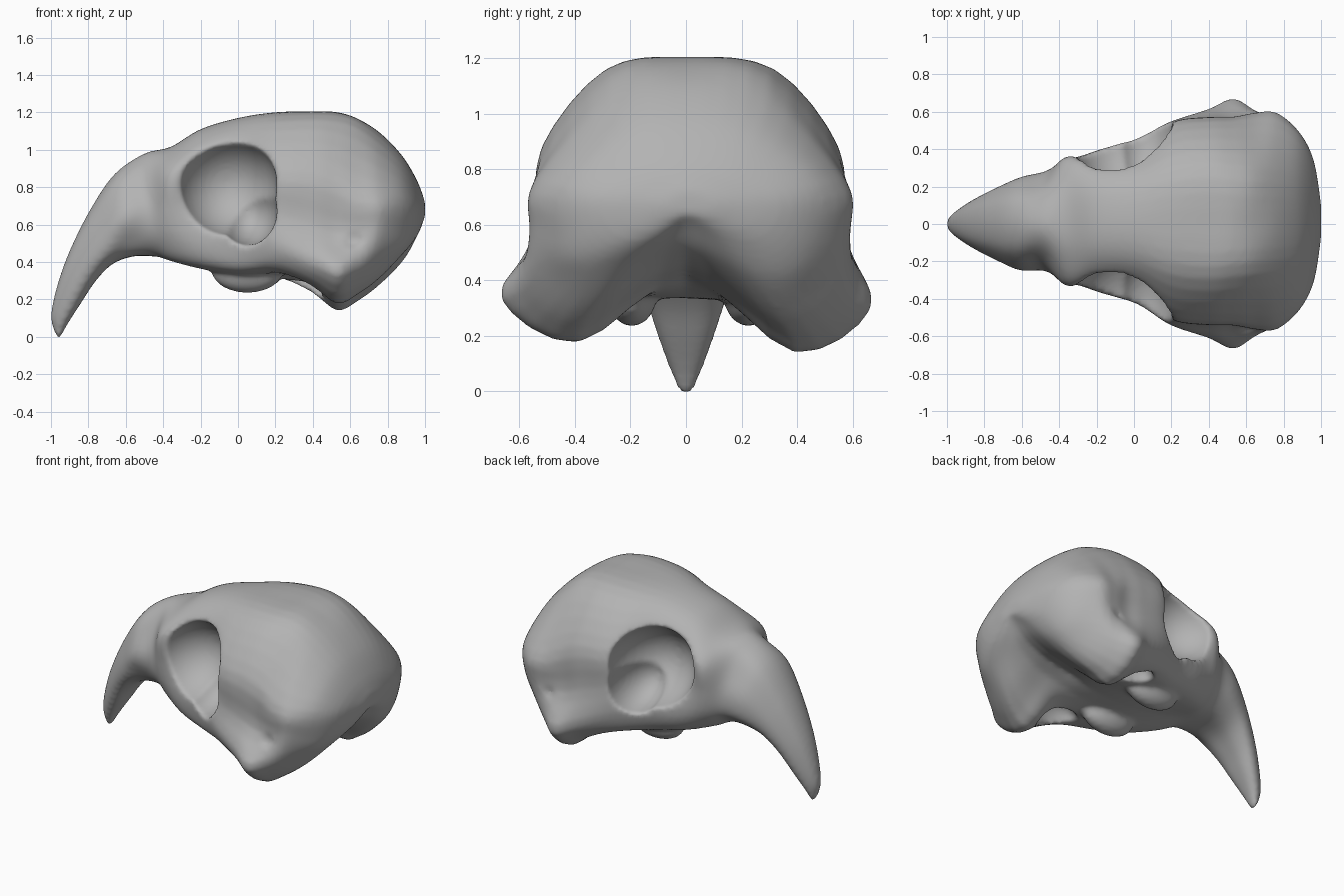
import bpy
import bmesh
from mathutils import Vector

if "Cube" in bpy.data.objects:
    bpy.data.objects.remove(bpy.data.objects["Cube"], do_unlink=True)

# Bone material
bone = bpy.data.materials.new("bone_grey")
bone.use_nodes = True
colour = (0.45, 0.45, 0.45, 1)
bone.diffuse_color = colour
bone.node_tree.nodes["Principled BSDF"].inputs["Base Color"].default_value = colour
bone.node_tree.nodes["Principled BSDF"].inputs["Roughness"].default_value = 0.8

# Beak stations: ridge x, ridge z, underside x, underside z, half width
BEAK = [
    (-.985, .03, -.955, -.015, .025),
    (-1, .12, -.91, .07, .06),
    (-.965, .28, -.84, .18, .105),
    (-.9, .46, -.76, .3, .15),
    (-.79, .68, -.67, .39, .2),
    (-.66, .87, -.56, .43, .25),
    (-.5, .98, -.45, .43, .28),
]
# Beak cross-section: fraction down from the ridge, fraction of half width
BEAK_SHAPE = [(.08, .5), (.3, .82), (.55, 1), (.8, .95), (.97, .55)]

# Cranium stations: x, top z, then shoulder, side, temple, cheek and jaw (y, z), base z
CRANIUM = [
    (-.36, 1.015, .2, .985, .35, .88, .35, .7, .32, .52, .2, .41, .42),
    (-.2, 1.11, .2, 1.075, .32, .96, .36, .75, .39, .5, .28, .37, .38),
    (0, 1.17, .22, 1.13, .35, .99, .44, .72, .45, .47, .34, .34, .34),
    (.2, 1.2, .3, 1.15, .52, .9, .54, .66, .54, .43, .42, .31, .34),
    (.4, 1.205, .32, 1.16, .55, .88, .57, .6, .61, .35, .42, .23, .37),
    (.53, 1.2, .31, 1.15, .555, .84, .57, .55, .67, .3, .39, .14, .41),
    (.64, 1.165, .3, 1.115, .57, .78, .585, .56, .6, .33, .38, .19, .43),
    (.76, 1.09, .29, 1.03, .565, .76, .585, .6, .51, .39, .33, .28, .46),
    (.88, .965, .25, .92, .48, .74, .47, .56, .38, .43, .25, .41, .52),
    (.96, .83, .18, .8, .33, .71, .33, .62, .26, .55, .15, .55, .6),
    (1, .72, .06, .71, .1, .69, .11, .67, .09, .65, .05, .64, .64),
]


def spline(points, steps, closed):
    """Smooth curve that passes through every point."""
    n = len(points)
    pick = (lambda i: points[i % n]) if closed else (
        lambda i: points[min(max(i, 0), n - 1)])
    result = []
    for i in range(n if closed else n - 1):
        a, b, c, d = (pick(i + k) for k in (-1, 0, 1, 2))
        for s in range(steps):
            t = s / steps
            result.append(b + (c - a) * (t / 2)
                          + (a * 2 - b * 5 + c * 4 - d) * (t * t / 2)
                          + (b * 3 - a - c * 3 + d) * (t ** 3 / 2))
    if not closed:
        result.append(points[-1].copy())
    return result


def right_side(p):
    """Mirror a point; the right is slimmer above and its cheek sits higher."""
    slim = .03 if p.z > .45 and p.x > -.6 else 0
    raised = .035 if p.z < .45 and p.x > .1 else 0
    return Vector((p.x, slim - p.y, p.z + raised))


def full_ring(half):
    """Mirror a half section, then smooth it into a closed ring."""
    return spline(half + [right_side(p) for p in reversed(half[1:-1])], 4, True)


def finish(name, bm):
    bmesh.ops.recalc_face_normals(bm, faces=bm.faces)
    mesh = bpy.data.meshes.new(name)
    bm.to_mesh(mesh)
    bm.free()
    mesh.materials.append(bone)
    obj = bpy.data.objects.new(name, mesh)
    bpy.context.collection.objects.link(obj)
    return obj


def ellipsoid(name, centre, radii):
    bm = bmesh.new()
    bmesh.ops.create_uvsphere(bm, u_segments=32, v_segments=20, radius=1)
    bmesh.ops.scale(bm, vec=radii, verts=bm.verts)
    bmesh.ops.translate(bm, vec=centre, verts=bm.verts)
    return finish(name, bm)


def apply(obj, kind, **settings):
    mod = obj.modifiers.new(kind.lower(), kind)
    for key, value in settings.items():
        setattr(mod, key, value)
    bpy.ops.object.modifier_apply(modifier=mod.name)


# Skull body: beak and cranium in one loft
rings = []
for xt, zt, xb, zb, width in BEAK:
    ridge, under = Vector((xt, 0, zt)), Vector((xb, 0, zb))
    sides = [ridge.lerp(under, f) + Vector((0, w * width, 0)) for f, w in BEAK_SHAPE]
    rings.append(full_ring([ridge] + sides + [under]))
for x, top, *pairs, base in CRANIUM:
    sides = [Vector((x, y, z)) for y, z in zip(pairs[::2], pairs[1::2])]
    rings.append(full_ring([Vector((x, 0, top))] + sides + [Vector((x, 0, base))]))

bm = bmesh.new()
lines = [spline(list(line), 5, False) for line in zip(*rings)]
grid = [[bm.verts.new(p) for p in row] for row in zip(*lines)]
for a, b in zip(grid, grid[1:]):
    for i in range(len(a)):
        j = (i + 1) % len(a)
        bm.faces.new((a[i], a[j], b[j], b[i]))
bm.faces.new(grid[0])
bm.faces.new(grid[-1])
skull = finish("skull", bm)
bpy.context.view_layer.objects.active = skull
skull.select_set(True)

# Jaw hollows, palate lumps, eye sockets and temple notches, on both sides
PARTS = [
    ("jaw_hollow", "DIFFERENCE", (.34, .36, .31), (.16, .09, .12)),
    ("palate_lump", "UNION", (.05, .21, .35), (.19, .09, .115)),
    ("eye_socket", "DIFFERENCE", (-.06, .47, .81), (.27, .33, .27)),
    ("socket_corner", "DIFFERENCE", (.05, .47, .67), (.16, .28, .18)),
    ("temple_notch", "DIFFERENCE", (.61, .63, .53), (.08, .07, .06)),
]
for side in (-1, 1):
    for name, operation, (x, y, z), radii in PARTS:
        # the right-hand cuts sit slightly closer to the middle
        tool = ellipsoid(name, (x, side * y + .015, z), radii)
        tool.hide_render = True
        apply(skull, "BOOLEAN", operation=operation, object=tool, solver="EXACT")
        bpy.data.objects.remove(tool, do_unlink=True)

# Soften the rims into one continuous bone surface
apply(skull, "REMESH", mode="VOXEL", voxel_size=.016)
apply(skull, "SMOOTH", factor=.5, iterations=6)
skull.data.materials.clear()
skull.data.materials.append(bone)
bpy.ops.object.shade_smooth_by_angle(angle=1)
